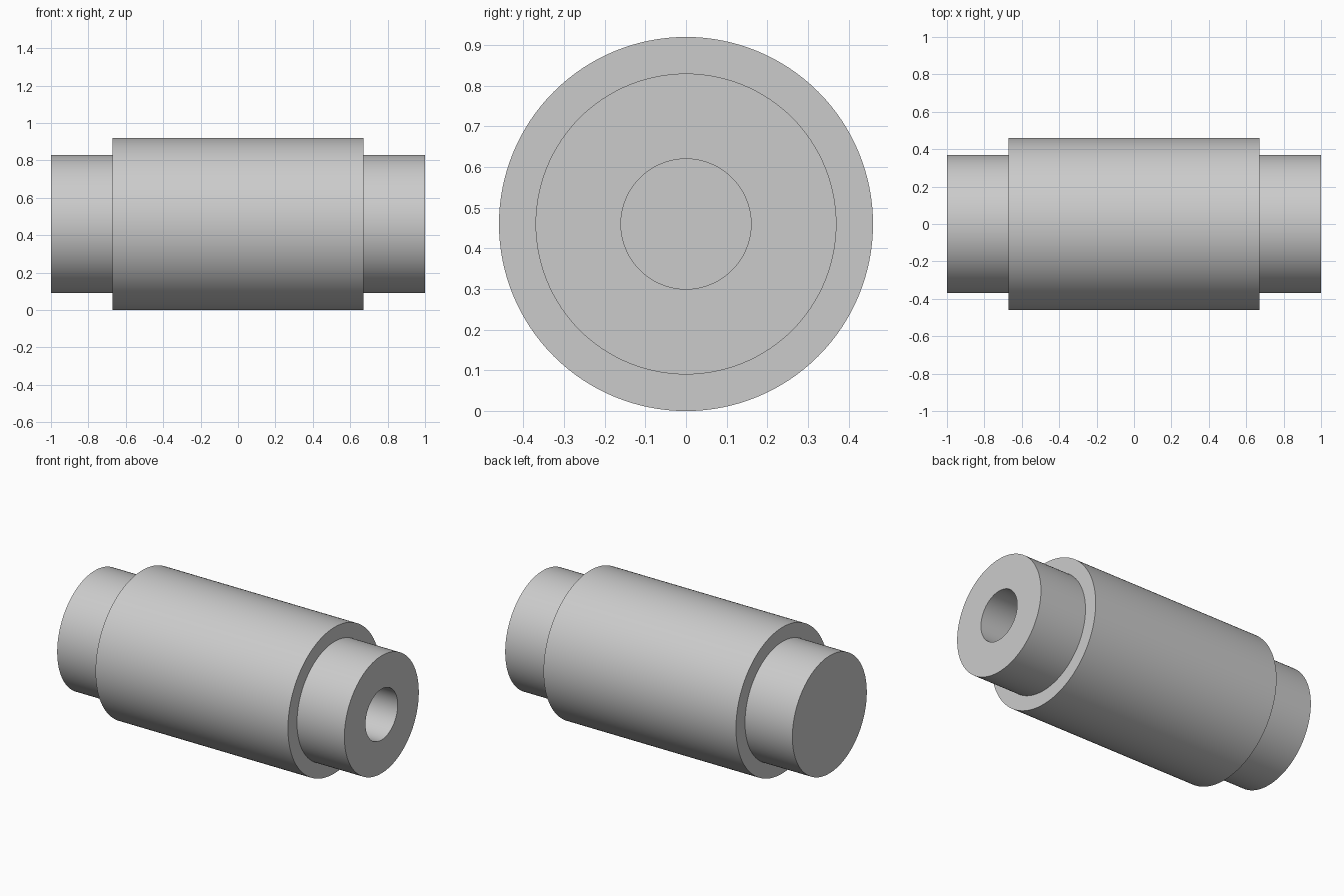
import bpy
import bmesh
from math import cos, sin, tau, radians

cube = bpy.data.objects.get("Cube")
if cube:
    bpy.data.objects.remove(cube, do_unlink=True)

SEGMENTS = 128
BODY_R, END_R, BORE_R = 0.46, 0.37, 0.16
HALF_LENGTH, SHOULDER = 1.0, 0.67
BORE_FLOOR = 0.0

# Plain grey metal
grey = bpy.data.materials.new("plain_grey")
grey.use_nodes = True
colour = (0.6, 0.6, 0.6, 1)
grey.diffuse_color = colour
grey.node_tree.nodes["Principled BSDF"].inputs["Base Color"].default_value = colour


def turned_part(name, profile, material):
    """Turn (x, radius) points about the x axis and cap both ends."""
    bm = bmesh.new()
    angles = [tau * i / SEGMENTS for i in range(SEGMENTS)]
    rings = [[bm.verts.new((x, r * cos(a), r * sin(a))) for a in angles]
             for x, r in profile]
    for a, b in zip(rings, rings[1:]):
        for i in range(SEGMENTS):
            j = (i + 1) % SEGMENTS
            bm.faces.new((a[i], a[j], b[j], b[i]))
    bm.faces.new(rings[0])
    bm.faces.new(rings[-1])
    bmesh.ops.recalc_face_normals(bm, faces=bm.faces)
    mesh = bpy.data.meshes.new(name)
    bm.to_mesh(mesh)
    bm.free()
    mesh.materials.append(material)
    obj = bpy.data.objects.new(name, mesh)
    bpy.context.collection.objects.link(obj)
    bpy.ops.object.select_all(action="DESELECT")
    obj.select_set(True)
    bpy.context.view_layer.objects.active = obj
    bpy.ops.object.shade_smooth_by_angle(angle=radians(30))
    return obj


# Stepped roller: closed right-hand end, shoulders, and a blind bore in the left
roller = turned_part("stepped_roller", [
    (-HALF_LENGTH, END_R),
    (-SHOULDER, END_R),
    (-SHOULDER, BODY_R),
    (SHOULDER, BODY_R),
    (SHOULDER, END_R),
    (HALF_LENGTH, END_R),
    (HALF_LENGTH, BORE_R),
    (BORE_FLOOR, BORE_R),
], grey)
roller.location.z = BODY_R
